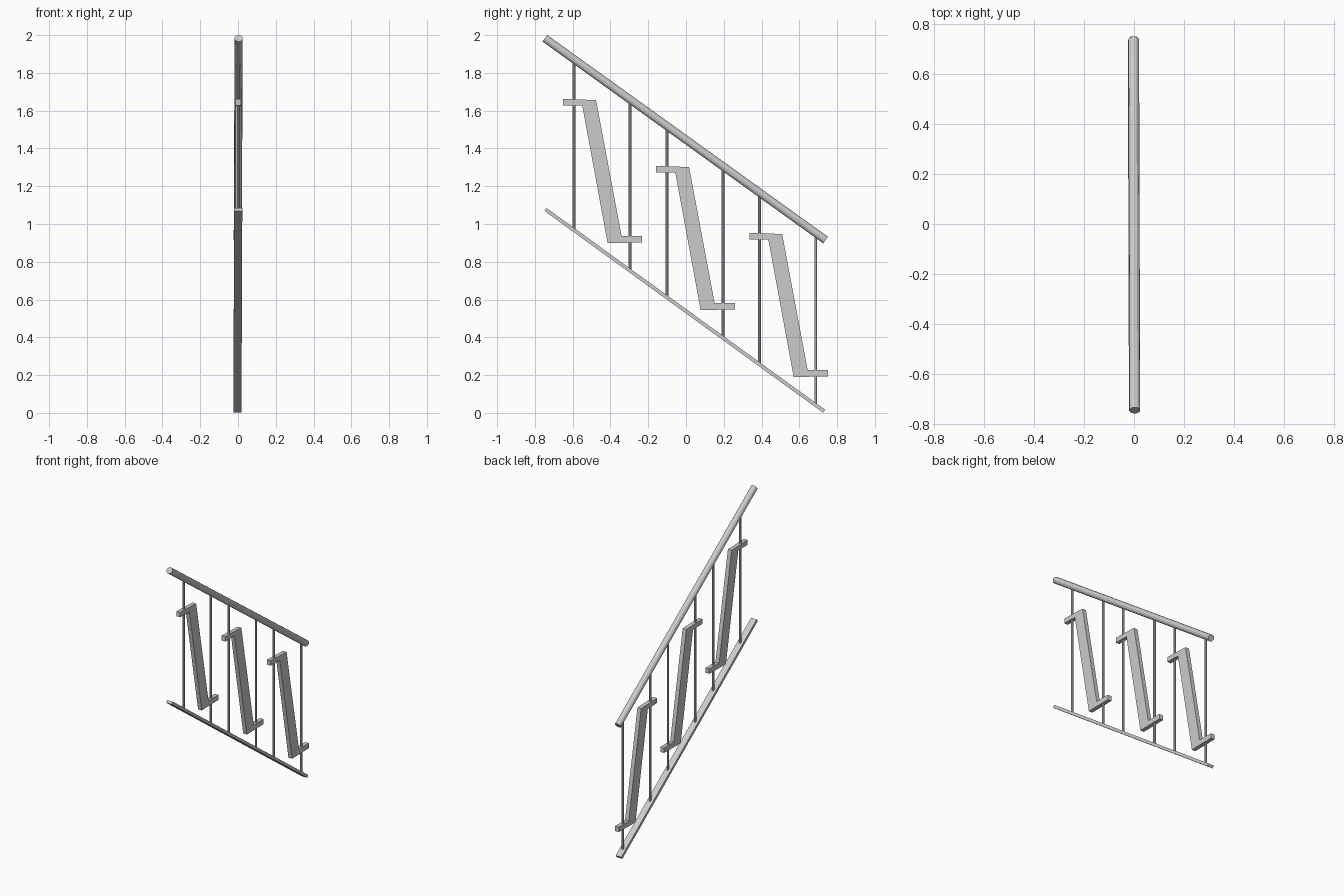
import bpy, bmesh, math
from mathutils import Vector, Matrix

if "Cube" in bpy.data.objects:
    bpy.data.objects.remove(bpy.data.objects["Cube"])

SKEW = -0.003   # the panel is turned very slightly about z


def finish(bm, name):
    for v in bm.verts:
        v.co.x += SKEW * v.co.y
    bmesh.ops.recalc_face_normals(bm, faces=bm.faces)
    mesh = bpy.data.meshes.new(name)
    bm.to_mesh(mesh)
    bm.free()
    ob = bpy.data.objects.new(name, mesh)
    bpy.context.collection.objects.link(ob)
    return ob


def rod(name, a, b, radius, sides):
    a, b = Vector(a), Vector(b)
    bm = bmesh.new()
    m = Matrix.Translation((a + b) / 2) @ (b - a).to_track_quat('Z', 'X').to_matrix().to_4x4()
    bmesh.ops.create_cone(bm, cap_ends=True, segments=sides, radius1=radius,
                          radius2=radius, depth=(b - a).length, matrix=m)
    return finish(bm, name)


def plate(name, outline, x0, x1):
    """Extrude a (y, z) outline along x."""
    bm = bmesh.new()
    face = bm.faces.new([bm.verts.new((x0, y, z)) for y, z in outline])
    ext = bmesh.ops.extrude_face_region(bm, geom=[face])
    bmesh.ops.translate(bm, vec=(x1 - x0, 0, 0),
                        verts=[g for g in ext["geom"] if isinstance(g, bmesh.types.BMVert)])
    return finish(bm, name)


RAIL = ((-0.747, 1.983), (0.739, 0.915))
BAR = ((-0.744, 1.077), (0.731, 0.009))


def height(line, y):
    (y0, z0), (y1, z1) = line
    return z0 + (z1 - z0) * (y - y0) / (y1 - y0)


# sloping round handrail
rod("handrail", (0.001, *RAIL[0]), (0.001, *RAIL[1]), 0.0215, 12)

# sloping flat bottom bar
a, b = Vector(BAR[0]), Vector(BAR[1])
d = (b - a).normalized()
n = Vector((-d.y, d.x)) * 0.0095
plate("bottom_bar", [a - n, b - n, b + n, a + n], -0.0225, 0.0205)

# vertical posts between bar and handrail
for i, y in enumerate((-0.592, -0.296, -0.101, 0.196, 0.39, 0.687)):
    rod(f"post_{i + 1}", (0, y, height(BAR, y)), (0, y, height(RAIL, y)), 0.0078, 8)

# zigzag plates, stepping down with the slope
ZIGZAG = [(-0.65, 1.662), (-0.65, 1.628), (-0.549, 1.626), (-0.415, 0.899),
          (-0.233, 0.902), (-0.233, 0.936), (-0.341, 0.936), (-0.476, 1.656)]
for i in range(3):
    dy, dz = 0.4925 * i, -0.3545 * i
    plate(f"zigzag_{i + 1}", [(y + dy, z + dz) for y, z in ZIGZAG], -0.014, 0.014)
